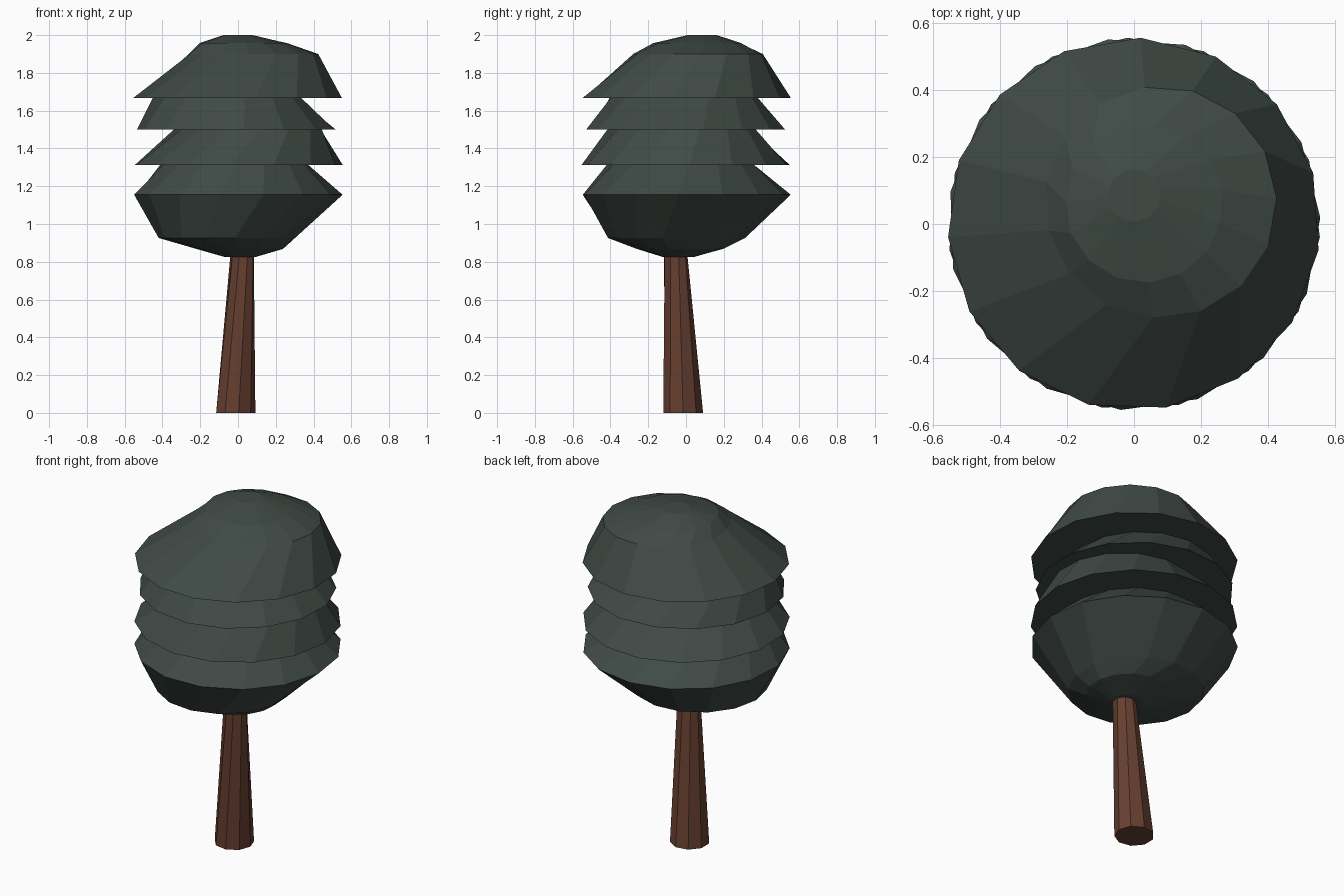
import bpy, bmesh, math

if "Cube" in bpy.data.objects:
    bpy.data.objects.remove(bpy.data.objects["Cube"])


def material(name, rgb):
    m = bpy.data.materials.new(name)
    m.diffuse_color = (*rgb, 1)
    m.use_nodes = True
    m.node_tree.nodes["Principled BSDF"].inputs["Base Color"].default_value = m.diffuse_color
    return m


def loft(name, rings, sides, mat):
    """Skin a stack of rings (cx, cy, z, radius, turn in degrees), capped at both ends."""
    bm = bmesh.new()
    loops = []
    for cx, cy, z, r, turn in rings:
        loop = []
        for i in range(sides):
            a = 2 * math.pi * i / sides + math.radians(turn)
            loop.append(bm.verts.new((cx + r * math.cos(a), cy + r * math.sin(a), z)))
        loops.append(loop)
    for lo, hi in zip(loops, loops[1:]):
        for i in range(sides):
            j = (i + 1) % sides
            bm.faces.new((lo[i], lo[j], hi[j], hi[i]))
    bm.faces.new(loops[0][::-1])
    bm.faces.new(loops[-1])
    bmesh.ops.recalc_face_normals(bm, faces=bm.faces)
    mesh = bpy.data.meshes.new(name)
    bm.to_mesh(mesh)
    bm.free()
    mesh.materials.append(mat)
    ob = bpy.data.objects.new(name, mesh)
    bpy.context.collection.objects.link(ob)
    return ob


bark = material("bark", (0.135, 0.05, 0.03))
leaf = material("leaf", (0.05, 0.068, 0.06))

# Leaning, slightly twisted trunk
loft("trunk", [
    (-0.015, -0.015, 0.0, 0.107, 0),
    (0.022, -0.055, 0.82, 0.064, 15),
    (0.023, -0.056, 0.86, 0.062, 15),
], 9, bark)

# Crown: bowl-shaped base, four overhanging tiers, offset domed top
loft("crown", [
    (0.01, -0.04, 0.826, 0.085, 0),
    (0.01, -0.03, 0.868, 0.23, 8),
    (-0.055, -0.05, 0.926, 0.365, 12),
    (0, 0, 1.155, 0.555, 20),      # lowest tier
    (-0.02, -0.025, 1.312, 0.395, 30),
    (0, 0, 1.312, 0.555, 26),      # second tier
    (0.055, -0.025, 1.50, 0.395, 38),
    (-0.005, 0, 1.50, 0.53, 34),   # third tier
    (-0.06, -0.015, 1.668, 0.395, 44),
    (0, 0, 1.668, 0.555, 40),      # top tier
    (0.08, 0.065, 1.90, 0.345, 50),
    (0.03, 0.06, 1.957, 0.235, 58),
    (0.0, 0.085, 2.0, 0.078, 66),
], 15, leaf)
